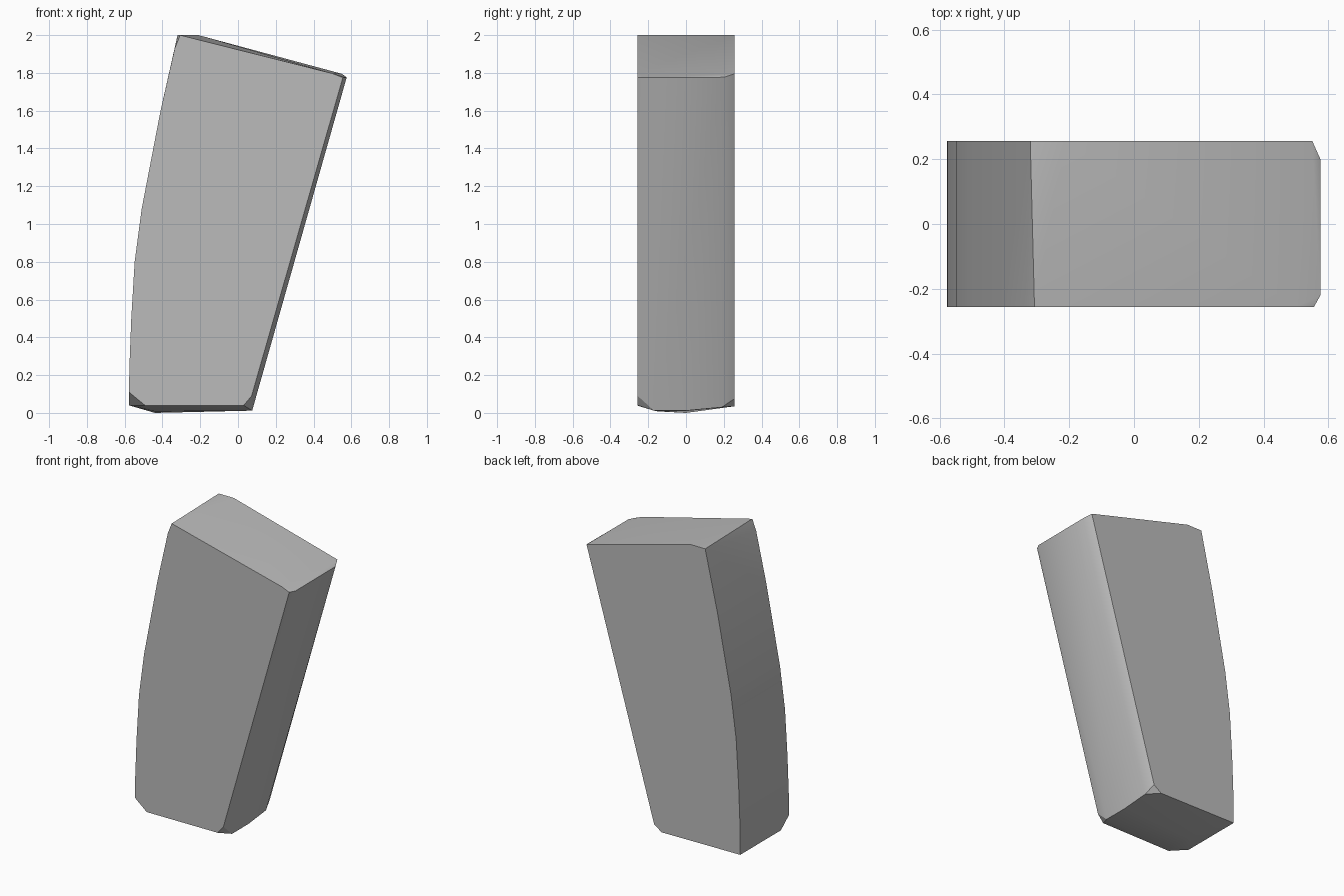
import bpy
import bmesh

cube = bpy.data.objects.get("Cube")
if cube:
    bpy.data.objects.remove(cube, do_unlink=True)

grey = bpy.data.materials.new("plain_grey")
grey.use_nodes = True
colour = (0.5, 0.5, 0.5, 1)
grey.diffuse_color = colour
grey.node_tree.nodes["Principled BSDF"].inputs["Base Color"].default_value = colour

HALF = 0.256

# Bowed side, shared by the front and back outlines
bow = [(-0.335, 1.93), (-0.41, 1.6), (-0.51, 1.08),
       (-0.547, 0.8), (-0.565, 0.5), (-0.575, 0.24)]

# Outlines of the two flat faces, as (x, z)
front = bow + [(-0.307, 2.0), (0.5, 1.797), (0.555, 1.775), (0.072, 0.09),
               (0.03, 0.04), (-0.49, 0.038), (-0.577, 0.11)]
back = bow + [(-0.32, 2.0), (-0.21, 2.0), (0.55, 1.795),
              (0.055, 0.075), (0.0, 0.035), (-0.577, 0.04)]

# Raised edges of the slanted side and the shallow keel of the underside
middle = [(0.575, -0.22, 1.775), (0.575, 0.2, 1.777),
          (0.075, -0.17, 0.012), (0.075, 0.0, 0.012), (0.072, 0.19, 0.03),
          (-0.44, -0.15, 0.008), (-0.44, 0.0, 0.0), (-0.577, -0.17, 0.04)]

# The block is the convex skin around the outlines
bm = bmesh.new()
for outline, y in ((front, -HALF), (back, HALF)):
    for x, z in outline:
        bm.verts.new((x, y, z))
for point in middle:
    bm.verts.new(point)
hull = bmesh.ops.convex_hull(bm, input=bm.verts[:])
loose = {g for g in hull["geom_interior"] + hull["geom_unused"]
         if isinstance(g, bmesh.types.BMVert)}
bmesh.ops.delete(bm, geom=list(loose), context="VERTS")
bmesh.ops.dissolve_limit(bm, angle_limit=0.01, verts=bm.verts[:], edges=bm.edges[:])
bmesh.ops.recalc_face_normals(bm, faces=bm.faces[:])

mesh = bpy.data.meshes.new("tapered_block")
bm.to_mesh(mesh)
bm.free()
mesh.materials.append(grey)
block = bpy.data.objects.new("tapered_block", mesh)
bpy.context.collection.objects.link(block)

# Soft shading across the bowed side, crisp edges elsewhere
bpy.ops.object.select_all(action="DESELECT")
block.select_set(True)
bpy.context.view_layer.objects.active = block
bpy.ops.object.shade_smooth_by_angle(angle=0.4)
